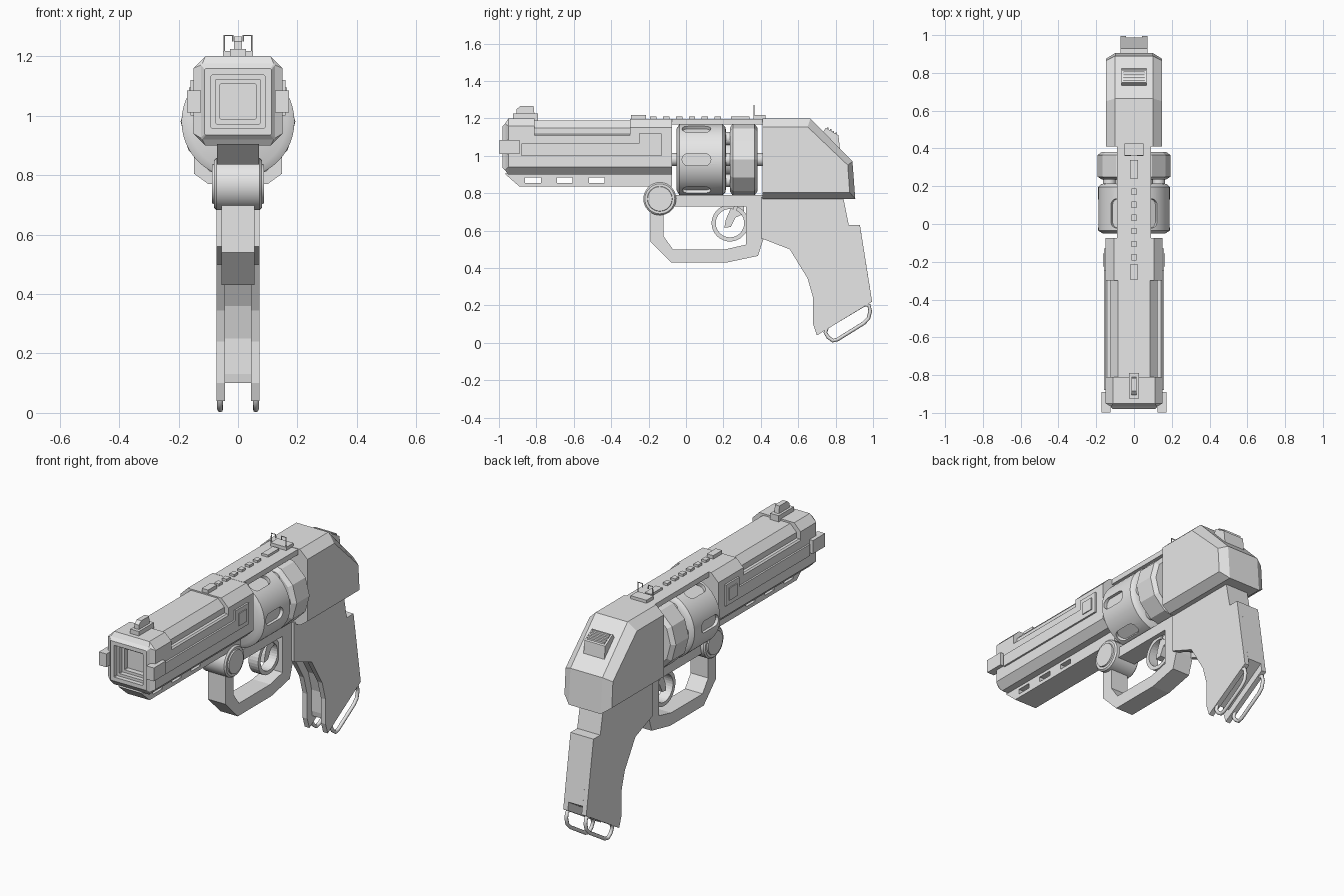
import bpy, bmesh, math
from mathutils import Vector

if "Cube" in bpy.data.objects:
    bpy.data.objects.remove(bpy.data.objects["Cube"], do_unlink=True)

metal = bpy.data.materials.new("plain grey")
metal.use_nodes = True
GREY = (0.8, 0.8, 0.8, 1)
metal.diffuse_color = GREY
metal.node_tree.nodes["Principled BSDF"].inputs["Base Color"].default_value = GREY


def finish(name, bm, smooth=False):
    bmesh.ops.recalc_face_normals(bm, faces=bm.faces[:])
    me = bpy.data.meshes.new(name)
    bm.to_mesh(me)
    bm.free()
    me.materials.append(metal)
    ob = bpy.data.objects.new(name, me)
    bpy.context.collection.objects.link(ob)
    if smooth:
        smooth_shade(ob)
    return ob


def smooth_shade(ob):
    bpy.ops.object.select_all(action='DESELECT')
    ob.select_set(True)
    bpy.context.view_layer.objects.active = ob
    bpy.ops.object.shade_smooth_by_angle(angle=math.radians(35))


def loft(name, rings, smooth=False):
    """Skin a list of equal-length point rings and cap both ends."""
    bm = bmesh.new()
    vs = [[bm.verts.new(p) for p in r] for r in rings]
    n = len(vs[0])
    for a, b in zip(vs, vs[1:]):
        for i in range(n):
            bm.faces.new((a[i], a[(i + 1) % n], b[(i + 1) % n], b[i]))
    bm.faces.new(vs[0][::-1])
    bm.faces.new(vs[-1])
    return finish(name, bm, smooth)


def prism(name, pts, x0, x1):
    """Side profile of (y, z) points extruded across x."""
    return loft(name, [[(x, y, z) for y, z in pts] for x in (x0, x1)])


def box(name, x0, x1, y0, y1, z0, z1):
    return prism(name, [(y0, z0), (y1, z0), (y1, z1), (y0, z1)], x0, x1)


def octagon(y, hx, z0, z1, top, low):
    """Chamfered rectangle across the barrel."""
    half = [(hx - low, z0), (hx, z0 + low), (hx, z1 - top), (hx - top, z1)]
    return [(x, y, z) for x, z in half] + [(-x, y, z) for x, z in half[::-1]]


def lathe(name, prof, n, c, axis='Y', smooth=True, off=0.0):
    """Turn (position, radius) pairs about an axis through c."""
    rings = []
    for a, r in prof:
        ring = []
        for i in range(n):
            t = 2 * math.pi * i / n + off
            u, w = r * math.cos(t), r * math.sin(t)
            ring.append((c[0] + u, a, c[2] + w) if axis == 'Y' else (a, c[1] + u, c[2] + w))
        rings.append(ring)
    return loft(name, rings, smooth)


def cut(ob, cutter):
    cutter.hide_render = True
    m = ob.modifiers.new("cut", 'BOOLEAN')
    m.operation, m.solver, m.object = 'DIFFERENCE', 'EXACT', cutter
    bpy.context.view_layer.objects.active = ob
    bpy.ops.object.modifier_apply(modifier=m.name)
    bpy.data.objects.remove(cutter, do_unlink=True)


def arc(cy, cz, r, a0, a1, n):
    return [(cy + r * math.cos(math.radians(a0 + (a1 - a0) * i / n)),
             cz + r * math.sin(math.radians(a0 + (a1 - a0) * i / n))) for i in range(n + 1)]


def wire(name, pts, radius, cyclic):
    cu = bpy.data.curves.new(name, 'CURVE')
    cu.dimensions = '3D'
    cu.bevel_depth = radius
    cu.bevel_resolution = 2
    cu.use_fill_caps = True
    s = cu.splines.new('POLY')
    s.points.add(len(pts) - 1)
    for p, q in zip(s.points, pts):
        p.co = (*q, 1)
    s.use_cyclic_u = cyclic
    cu.materials.append(metal)
    ob = bpy.data.objects.new(name, cu)
    bpy.context.collection.objects.link(ob)
    return ob


# Barrel: muzzle block with stepped square recess, middle, rear block
def square(y, h):
    return octagon(y, h, 1.047 - h, 1.047 + h, 0.003, 0.003)

loft("muzzle_block", [octagon(-0.81, 0.15, 0.90, 1.2, 0.04, 0.04),
                      octagon(-0.95, 0.15, 0.90, 1.2, 0.04, 0.04),
                      octagon(-0.965, 0.125, 0.92, 1.175, 0.005, 0.005),
                      square(-0.98, 0.112), square(-0.98, 0.09), square(-0.955, 0.09),
                      square(-0.955, 0.075), square(-0.93, 0.075),
                      square(-0.93, 0.06), square(-0.9, 0.06)])
loft("barrel_body", [octagon(y, 0.15, 0.90, 1.118, 0.008, 0.04) for y in (-0.82, -0.29)])
loft("barrel_top", [octagon(y, 0.125, 1.10, 1.19, 0.04, 0.001) for y in (-0.82, -0.29)])
loft("barrel_rear_block", [octagon(y, 0.15, 0.90, 1.197, 0.045, 0.04) for y in (-0.30, -0.075)])

# Underlug with three through slots
lug = prism("underlug", [(-0.97, 0.905), (-0.89, 0.835), (-0.075, 0.835), (-0.075, 0.905)], -0.07, 0.07)
for y in (-0.818, -0.648, -0.477):
    cut(lug, box("slot_cutter", -0.2, 0.2, y - 0.042, y + 0.042, 0.856, 0.884))

# Side rails and muzzle clamps, mirrored
RAIL = [(-0.88, 1.0), (-0.13, 1.0), (-0.13, 1.12), (-0.25, 1.12), (-0.25, 1.065), (-0.88, 1.065)]
for side, s in (("left", 1), ("right", -1)):
    prism(side + "_side_rail", RAIL, s * 0.145, s * 0.16)
    box(side + "_rail_panel", s * 0.15, s * 0.165, -0.225, -0.155, 1.025, 1.095)
    prism(side + "_muzzle_clamp", [(-0.998, 1.01), (-0.89, 1.01), (-0.89, 1.085), (-0.998, 1.085)],
          s * 0.125, s * 0.172)

# Fluted drum, rear disc, axle and cartridges
C = Vector((0, 0, 0.98))
drum = lathe("drum", [(-0.05, 0.165), (-0.035, 0.19), (0.195, 0.19), (0.21, 0.175), (0.215, 0.15)], 48, C)
flute = arc(0.10, 0.98, 0.033, -90, 90, 8) + arc(0.012, 0.98, 0.033, 90, 270, 8)
for i in range(6):
    cutter = prism("flute_cutter", flute, 0.17, 0.26)
    t = math.pi / 3 * i
    for v in cutter.data.vertices:
        x, z = v.co.x, v.co.z - C.z
        v.co.x = x * math.cos(t) - z * math.sin(t)
        v.co.z = C.z + x * math.sin(t) + z * math.cos(t)
    cut(drum, cutter)
    p = C + Vector((0.13 * math.cos(t), 0, 0.13 * math.sin(t)))
    lathe("cartridge", [(0.2, 0.035), (0.25, 0.035)], 12, p)
smooth_shade(drum)
lathe("rear_disc", [(0.235, 0.17), (0.25, 0.193), (0.365, 0.193), (0.382, 0.17)], 12, C, smooth=False)
lathe("drum_axle", [(-0.09, 0.035), (0.42, 0.035)], 16, C)
lathe("drum_core", [(0.2, 0.09), (0.25, 0.09)], 20, C)

# Frame: top strap, lower strap, rear body
box("top_strap", -0.09, 0.09, -0.08, 0.42, 1.168, 1.198)
box("lower_strap", -0.055, 0.055, -0.12, 0.42, 0.73, 0.79)
FULL = [(0.41, 0.77), (0.41, 1.2), (0.665, 1.2), (0.89, 0.97), (0.905, 0.77)]
SIDE = [(0.41, 0.805), (0.41, 1.155), (0.65, 1.155), (0.865, 0.95), (0.875, 0.805)]
loft("rear_body", [[(x, y, z) for y, z in p] for x, p in
                   ((-0.148, SIDE), (-0.1, FULL), (0.1, FULL), (0.148, SIDE))])

# Thumb hammer with ridges
prism("hammer", [(0.72, 1.11), (0.748, 1.15), (0.815, 1.11), (0.825, 1.02)], -0.065, 0.065)
for i in range(4):
    y, z = 0.758 + 0.015 * i, 1.146 - 0.009 * i
    box("hammer_ridge", -0.055, 0.055, y - 0.004, y + 0.004, z - 0.01, z + 0.006)

# Sight rail
box("rail_front", -0.02, 0.02, -0.295, -0.215, 1.19, 1.217)
for i in range(6):
    y = -0.175 + 0.069 * i
    box("rail_tooth", -0.014, 0.014, y - 0.017, y + 0.017, 1.19, 1.211)
box("rail_rear", -0.02, 0.02, 0.24, 0.34, 1.19, 1.211)

# Front and rear sights
box("front_sight_base", -0.027, 0.027, -0.925, -0.79, 1.19, 1.225)
prism("front_sight", [(-0.905, 1.22), (-0.905, 1.25), (-0.885, 1.267), (-0.815, 1.267), (-0.81, 1.22)],
      -0.014, 0.014)
box("rear_sight_base", -0.05, 0.05, 0.36, 0.425, 1.19, 1.217)
for s in (1, -1):
    wire("rear_sight_wire", [(s * 0.046, 0.363, 1.21), (s * 0.046, 0.363, 1.27), (s * 0.018, 0.363, 1.27),
                             (s * 0.018, 0.363, 1.25)], 0.003, False)

# Crane pivot
lathe("pivot", [(-0.087, 0.065), (-0.08, 0.067), (-0.08, 0.08), (-0.072, 0.088), (0.072, 0.088),
                (0.08, 0.08), (0.08, 0.067), (0.087, 0.065)], 32, (0, -0.14, 0.77), 'X')

# Trigger guard, trigger ring and trigger
prism("trigger_guard", [(-0.19, 0.74), (-0.19, 0.54), (-0.08, 0.43), (0.22, 0.43), (0.385, 0.465),
                        (0.415, 0.56), (0.415, 0.76), (0.32, 0.76), (0.32, 0.525), (0.21, 0.5),
                        (-0.07, 0.5), (-0.12, 0.57), (-0.12, 0.74)], -0.055, 0.055)
prism("trigger_ring", arc(0.235, 0.64, 0.098, 75, 425, 32) + arc(0.235, 0.64, 0.076, 425, 75, 32),
      -0.03, 0.03)
prism("trigger", [(0.205, 0.615), (0.213, 0.66), (0.235, 0.71), (0.25, 0.74), (0.31, 0.74),
                  (0.31, 0.69), (0.265, 0.67), (0.24, 0.62)], -0.02, 0.02)

# Grip: two side plates over a recessed core
BACK = [(0.40, 0.78), (0.84, 0.78), (0.87, 0.63), (0.93, 0.63)]
PLATE = BACK + [(0.995, 0.22), (0.70, 0.04), (0.68, 0.10), (0.68, 0.24), (0.65, 0.345), (0.555, 0.50), (0.40, 0.56)]
CORE = BACK + [(0.988, 0.265), (0.725, 0.10), (0.72, 0.13), (0.72, 0.25), (0.69, 0.36), (0.585, 0.53), (0.40, 0.59)]
for side, s in (("left", 1), ("right", -1)):
    prism(side + "_grip_plate", PLATE, s * 0.043, s * 0.072)
    # Wire loop under each plate
    loop = [(0.755, 0.085), (0.745, 0.055), (0.76, 0.03), (0.785, 0.012), (0.81, 0.018), (0.95, 0.105),
            (0.975, 0.13), (0.985, 0.17), (0.978, 0.20), (0.955, 0.205)]
    wire(side + "_grip_loop", [(s * 0.06, y, z) for y, z in loop], 0.01, True)
prism("grip_core", CORE, -0.045, 0.045)
